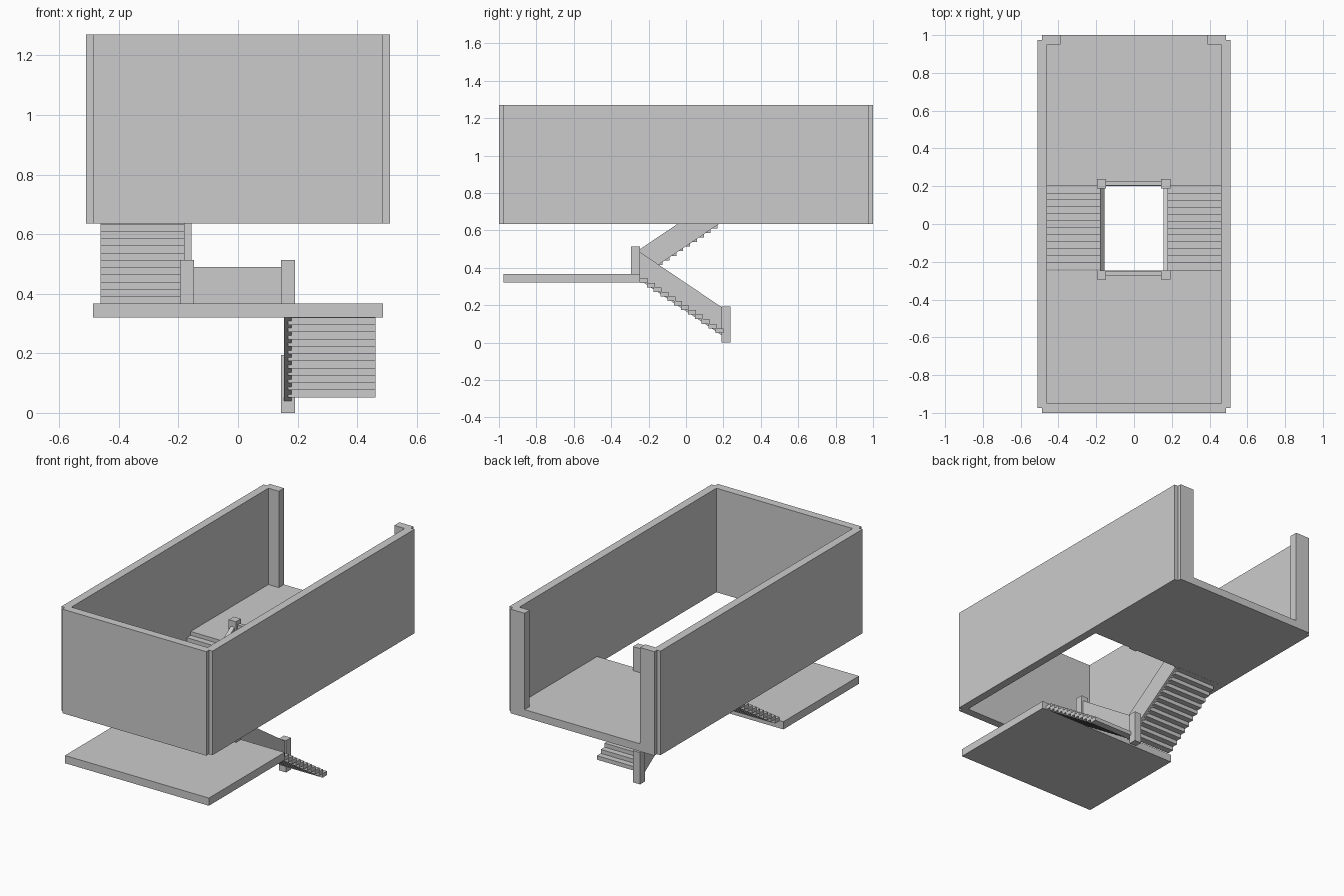
import bpy

if "Cube" in bpy.data.objects:
    bpy.data.objects.remove(bpy.data.objects["Cube"])

RUN, RISE, STEPS = 0.0367, 0.0243, 12
Y_LOW, Y_HIGH = -0.245, 0.2      # edges of the stairwell
LAND_Z, FLOOR_Z = 0.32, 0.635    # undersides of the two slabs
THICK = 0.047


def mesh_object(name, verts, faces):
    mesh = bpy.data.meshes.new(name)
    mesh.from_pydata(verts, [], faces)
    mesh.update()
    obj = bpy.data.objects.new(name, mesh)
    bpy.context.collection.objects.link(obj)
    return obj


def box(name, x, y, z):
    verts = [(a, b, c) for a in x for b in y for c in z]
    faces = [(0, 1, 3, 2), (4, 6, 7, 5), (0, 4, 5, 1),
             (2, 3, 7, 6), (0, 2, 6, 4), (1, 5, 7, 3)]
    return mesh_object(name, verts, faces)


def sloped_panel(name, x, y, z_bottom, height):
    # solid balustrade whose ends stay vertical
    verts = [(a, b, c + h) for a in x for b, c in zip(y, z_bottom) for h in (0, height)]
    faces = [(0, 1, 3, 2), (4, 6, 7, 5), (0, 4, 5, 1),
             (2, 3, 7, 6), (0, 2, 6, 4), (1, 5, 7, 3)]
    return mesh_object(name, verts, faces)


# Floor slabs
box("landing_slab", (-0.486, 0.486), (-0.975, Y_LOW), (LAND_Z, LAND_Z + THICK))
box("upper_floor", (-0.486, 0.486), (Y_HIGH, 1.0), (FLOOR_Z, FLOOR_Z + THICK))

# Room walls, open at the back between two piers
box("front_wall", (-0.486, 0.486), (-1.0, -0.95), (FLOOR_Z, 1.27))
for side, s in (("left", -1), ("right", 1)):
    box(side + "_wall", sorted((s * 0.46, s * 0.51)), (-0.975, 0.975), (FLOOR_Z, 1.27))
    box(side + "_back_pier", sorted((s * 0.39, s * 0.486)), (0.95, 1.0), (FLOOR_Z, 1.27))

# Stair treads: lower flight climbs to the front, upper flight to the back
for i in range(STEPS):
    y = Y_HIGH - RUN * i
    z = 0.052 + RISE * i
    box(f"lower_tread_{i + 1}", (0.168, 0.461), (y - RUN - 0.006, y), (z, z + RISE))
    y = Y_LOW + 0.004 + RUN * i
    z = LAND_Z + THICK + RISE * i
    box(f"upper_tread_{i + 1}", (-0.461, -0.168), (y, y + RUN + 0.006), (z, z + RISE))

# Sloped balustrades along the well
sloped_panel("lower_balustrade", (0.155, 0.18), (Y_LOW, 0.2), (0.333, 0.033), 0.15)
sloped_panel("upper_balustrade", (-0.181, -0.156), (Y_LOW, 0.2), (0.35, 0.65), 0.15)

# Newel posts
posts = {
    "lower_newel": (0.168, 0.213, 0.0),
    "landing_newel_left": (-0.171, -0.269, LAND_Z),
    "landing_newel_right": (0.168, -0.269, LAND_Z),
    "upper_newel_left": (-0.171, 0.213, FLOOR_Z),
    "upper_newel_right": (0.168, 0.213, FLOOR_Z),
}
for name, (x, y, z) in posts.items():
    box(name, (x - 0.024, x + 0.024), (y - 0.024, y + 0.024), (z, z + 0.194))

# Level balustrades between the newels
for name, y, z in (("landing_balustrade", -0.264, LAND_Z), ("upper_balustrade_level", 0.216, FLOOR_Z)):
    box(name, (-0.15, 0.15), (y - 0.012, y + 0.012), (z + 0.04, z + 0.17))
